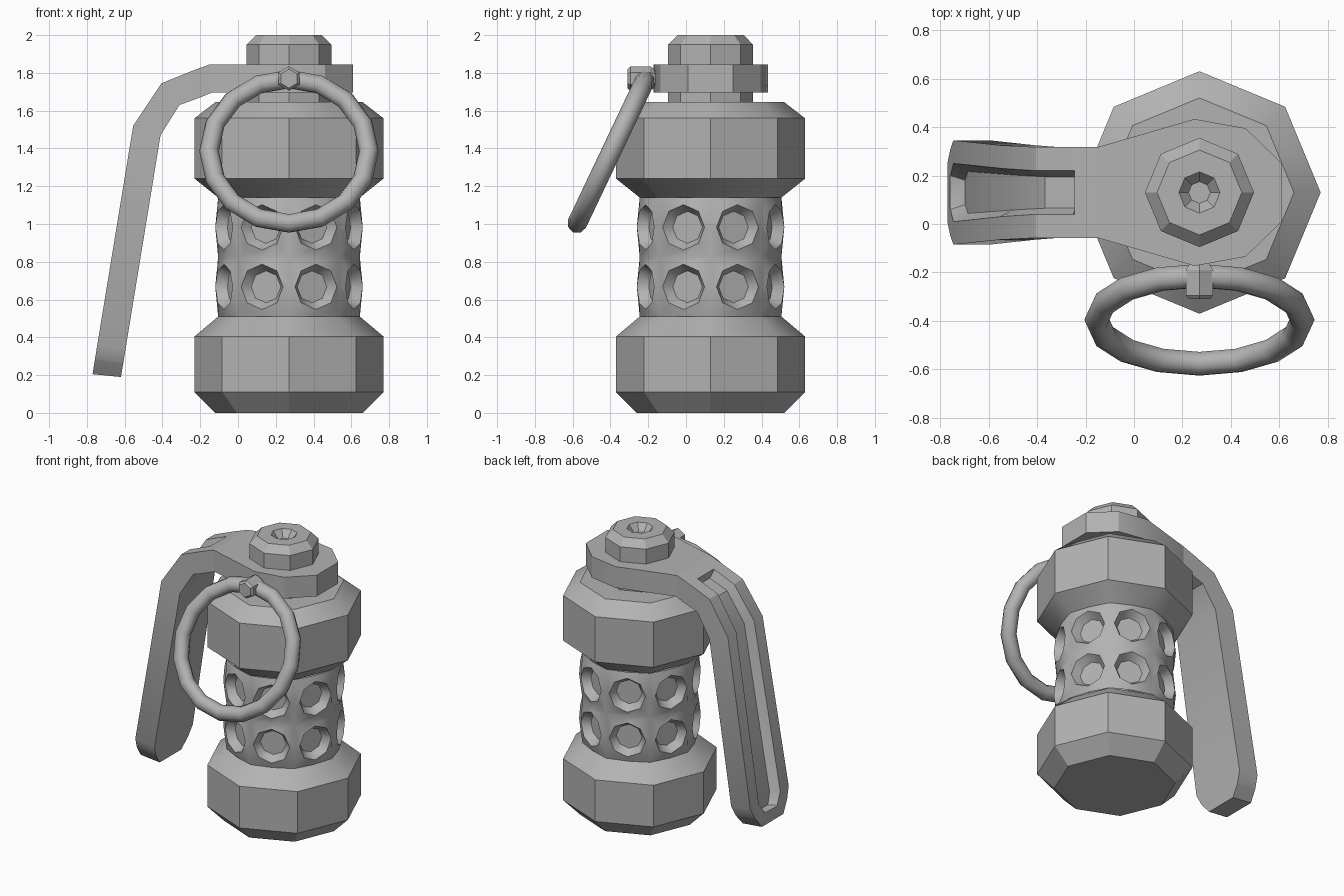
import bpy, bmesh, math
from mathutils import Vector, Matrix

if "Cube" in bpy.data.objects:
    bpy.data.objects.remove(bpy.data.objects["Cube"], do_unlink=True)

grey = bpy.data.materials.new("plain_grey")
grey.use_nodes = True
colour = (0.45, 0.45, 0.45, 1)
grey.diffuse_color = colour
grey.node_tree.nodes["Principled BSDF"].inputs["Base Color"].default_value = colour

AXIS = Vector((0.27, 0.13, 0))


def finish(name, bm, angle=30):
    bmesh.ops.remove_doubles(bm, verts=bm.verts, dist=0.0005)
    bmesh.ops.recalc_face_normals(bm, faces=bm.faces)
    mesh = bpy.data.meshes.new(name)
    bm.to_mesh(mesh)
    bm.free()
    mesh.materials.append(grey)
    ob = bpy.data.objects.new(name, mesh)
    bpy.context.collection.objects.link(ob)
    bpy.ops.object.select_all(action="DESELECT")
    ob.select_set(True)
    bpy.context.view_layer.objects.active = ob
    bpy.ops.object.shade_smooth_by_angle(angle=math.radians(angle))
    return ob


def bridge(bm, a, b):
    n = len(a)
    for i in range(n):
        bm.faces.new((a[i], a[(i + 1) % n], b[(i + 1) % n], b[i]))


def loft(bm, rings):
    """Skin a list of closed point rings and cap both ends."""
    rows = [[bm.verts.new(p) for p in ring] for ring in rings]
    for a, b in zip(rows, rows[1:]):
        bridge(bm, a, b)
    bm.faces.new(rows[0])
    bm.faces.new(rows[-1])


def turned(name, profile, sides=8, matrix=Matrix.Translation(AXIS), phase=0):
    """Stack of polygons given as (radius, height) pairs."""
    bm = bmesh.new()
    turns = [phase + math.tau * i / sides for i in range(sides)]
    loft(bm, [[matrix @ Vector((r * math.cos(t), r * math.sin(t), z))
               for t in turns] for r, z in profile])
    return finish(name, bm)


# Octagonal end blocks, neck and cap
turned("lower_block", [(.39, 0), (.5, .11), (.5, .405), (.375, .51)])
turned("upper_block", [(.375, 1.14), (.5, 1.24), (.5, 1.56), (.39, 1.645)])
turned("neck_and_cap", [(.225, 1.62), (.225, 1.95), (.175, 2), (.085, 2), (.045, 1.95)])

# Perforated middle tube: eight sectors with two dished octagonal holes each
bm = bmesh.new()
half_w, half_h = 0.1435, 0.1575
for k in range(8):
    turn = Matrix.Translation(AXIS) @ Matrix.Rotation(math.pi * (k + .5) / 4, 4, "Z")
    for zc in (0.6675, 0.9825):
        border, rim, floor = [], [], []
        for i in range(8):
            c, s = math.cos(i * math.pi / 4), math.sin(i * math.pi / 4)
            sx, sz = round(c), round(s)
            depth = 0.3465 if sx else 0.36
            for ring, d, y, z in ((border, depth, sx * half_w, sz * half_h),
                                  (rim, .373, c * .12, s * .12),
                                  (floor, .318, c * .085, s * .085)):
                ring.append(bm.verts.new(turn @ Vector((d, y, zc + z))))
        bridge(bm, border, rim)
        bridge(bm, rim, floor)
        bm.faces.new(floor)
finish("perforated_tube", bm, 42)

# Lever head: flat plate around the neck
bm = bmesh.new()
side = [(-.15, .187), (.25, .303), (.46, .265), (.61, .12)]
outline = side + [(x, -y) for x, y in reversed(side)]
loft(bm, [[(x, .13 + y, z) for x, y in outline] for z in (1.695, 1.845)])
finish("lever_head", bm)

# Lever arm: bent bar with a groove along its outer face
# stations: outer x, z, inner x, z, half width, groove half width, groove depth
stations = [
    (-.15, 1.845, -.14, 1.695, .187, .09, 0),
    (-.245, 1.81, -.20, 1.67, .187, .09, 0),
    (-.25, 1.808, -.205, 1.668, .187, .09, .4),
    (-.405, 1.745, -.31, 1.63, .187, .09, .4),
    (-.555, 1.52, -.41, 1.47, .195, .10, .4),
    (-.745, .36, -.595, .34, .215, .12, .4),
    (-.757, .285, -.607, .265, .18, .07, .4),
    (-.758, .28, -.608, .26, .177, .07, 0),
    (-.77, .205, -.62, .19, .12, .05, 0),
]
bm = bmesh.new()
rings = []
for ox, oz, ix, iz, w, g, depth in stations:
    outer, inner = Vector((ox, .13, oz)), Vector((ix, .13, iz))
    low = outer.lerp(inner, depth)
    half = [(inner, w), (outer, w), (outer, g), (low, g * .72)]
    rings.append([p + Vector((0, y, 0)) for p, y in half]
                 + [p - Vector((0, y, 0)) for p, y in reversed(half)])
loft(bm, rings)
finish("lever_arm", bm)

# Hexagonal pin head pointing forward
pin = Matrix.Translation((.27, -.16, 1.77)) @ Matrix.Rotation(math.pi / 2, 4, "X")
turned("pin_head", [(.045, -.05), (.045, 0), (.065, .03), (.065, .135), (.05, .15)],
       6, pin, math.pi / 6)

# Pull ring hanging from the pin, tilted outward
tilt = (Matrix.Translation((.27, -.395, 1.385))
        @ Matrix.Rotation(math.radians(64.6), 4, "X"))
bm = bmesh.new()
loops = []
for i in range(16):
    a = math.tau * i / 16
    loops.append([])
    for j in range(8):
        b = math.tau * j / 8
        r = .423 + .052 * math.cos(b)
        loops[-1].append(bm.verts.new(
            tilt @ Vector((r * math.cos(a), r * math.sin(a), .052 * math.sin(b)))))
for i in range(16):
    bridge(bm, loops[i], loops[(i + 1) % 16])
finish("pull_ring", bm, 60)
